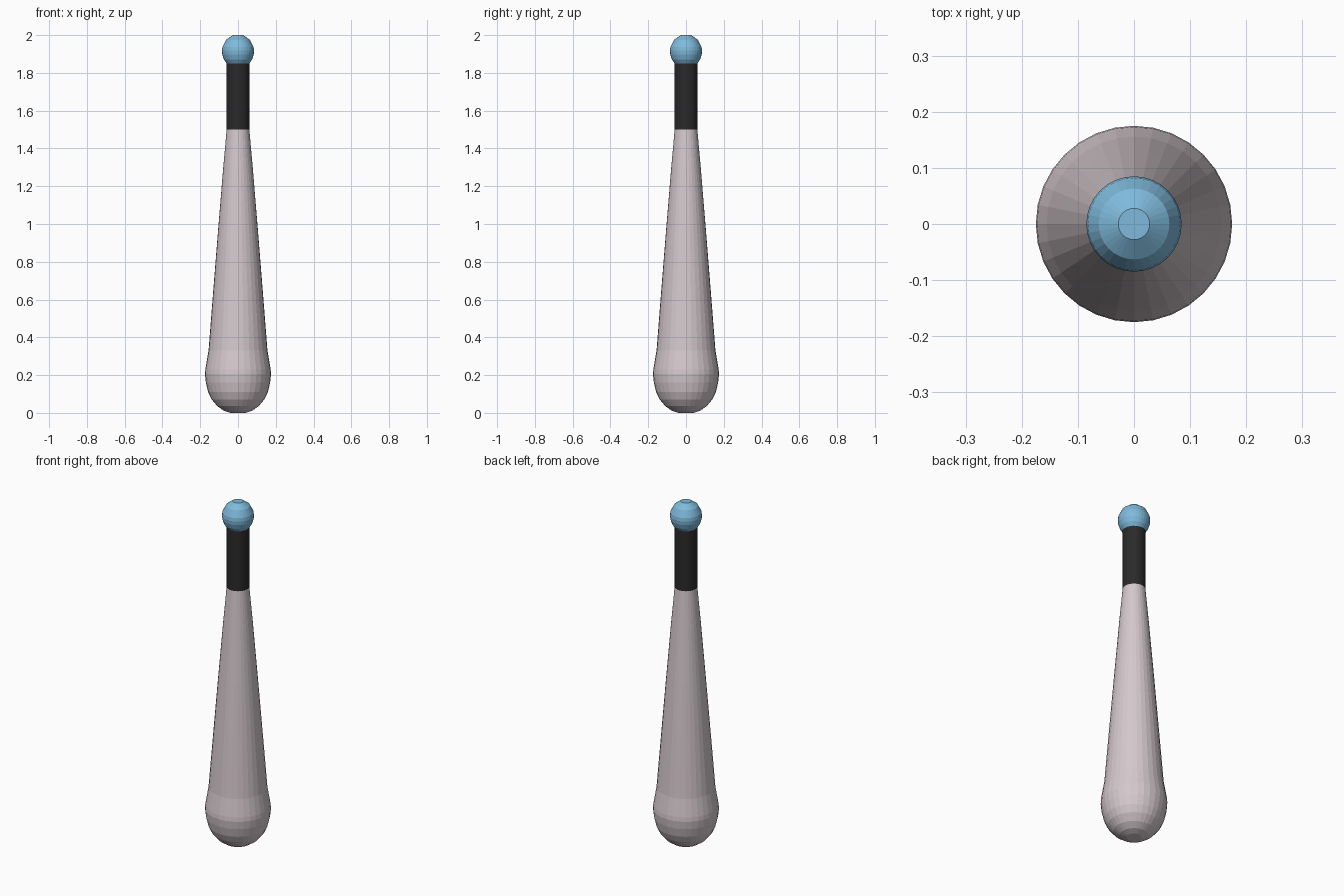
import bpy, bmesh, math

if "Cube" in bpy.data.objects:
    bpy.data.objects.remove(bpy.data.objects["Cube"])


def material(name, rgb):
    m = bpy.data.materials.new(name)
    m.diffuse_color = (*rgb, 1)
    m.use_nodes = True
    m.node_tree.nodes["Principled BSDF"].inputs["Base Color"].default_value = m.diffuse_color
    return m


def lathe(name, profile, mat, segments=32):
    """Spin (radius, height) points round z and cap both ends, flat shaded."""
    bm = bmesh.new()
    rings = []
    for r, z in profile:
        rings.append([bm.verts.new((r * math.cos(2 * math.pi * i / segments),
                                    r * math.sin(2 * math.pi * i / segments), z))
                      for i in range(segments)])
    for a, b in zip(rings, rings[1:]):
        for i in range(segments):
            j = (i + 1) % segments
            bm.faces.new((a[i], a[j], b[j], b[i]))
    bm.faces.new(rings[0][::-1])
    bm.faces.new(rings[-1])
    mesh = bpy.data.meshes.new(name)
    bm.to_mesh(mesh)
    bm.free()
    mesh.materials.append(mat)
    ob = bpy.data.objects.new(name, mesh)
    bpy.context.collection.objects.link(ob)
    return ob


pale = material("pale pinkish grey", (0.66, 0.58, 0.61))
black = material("black grip", (0.023, 0.023, 0.023))
blue = material("sky blue", (0.21, 0.49, 0.71))

# Bulbous tapering body
lathe("body", [(0.04, 0), (0.076, 0.012), (0.11, 0.036), (0.14, 0.072),
               (0.158, 0.11), (0.17, 0.16), (0.175, 0.205), (0.173, 0.23),
               (0.156, 0.33), (0.13, 0.66), (0.104, 0.985), (0.078, 1.30),
               (0.06, 1.50)], pale)

# Straight handle grip
lathe("grip", [(0.06, 1.50), (0.06, 1.85)], black)

# Round knob on the end of the handle
lathe("knob", [(0.06, 1.85), (0.074, 1.87), (0.083, 1.897), (0.085, 1.918),
               (0.082, 1.938), (0.063, 1.975), (0.028, 2.0)], blue)
